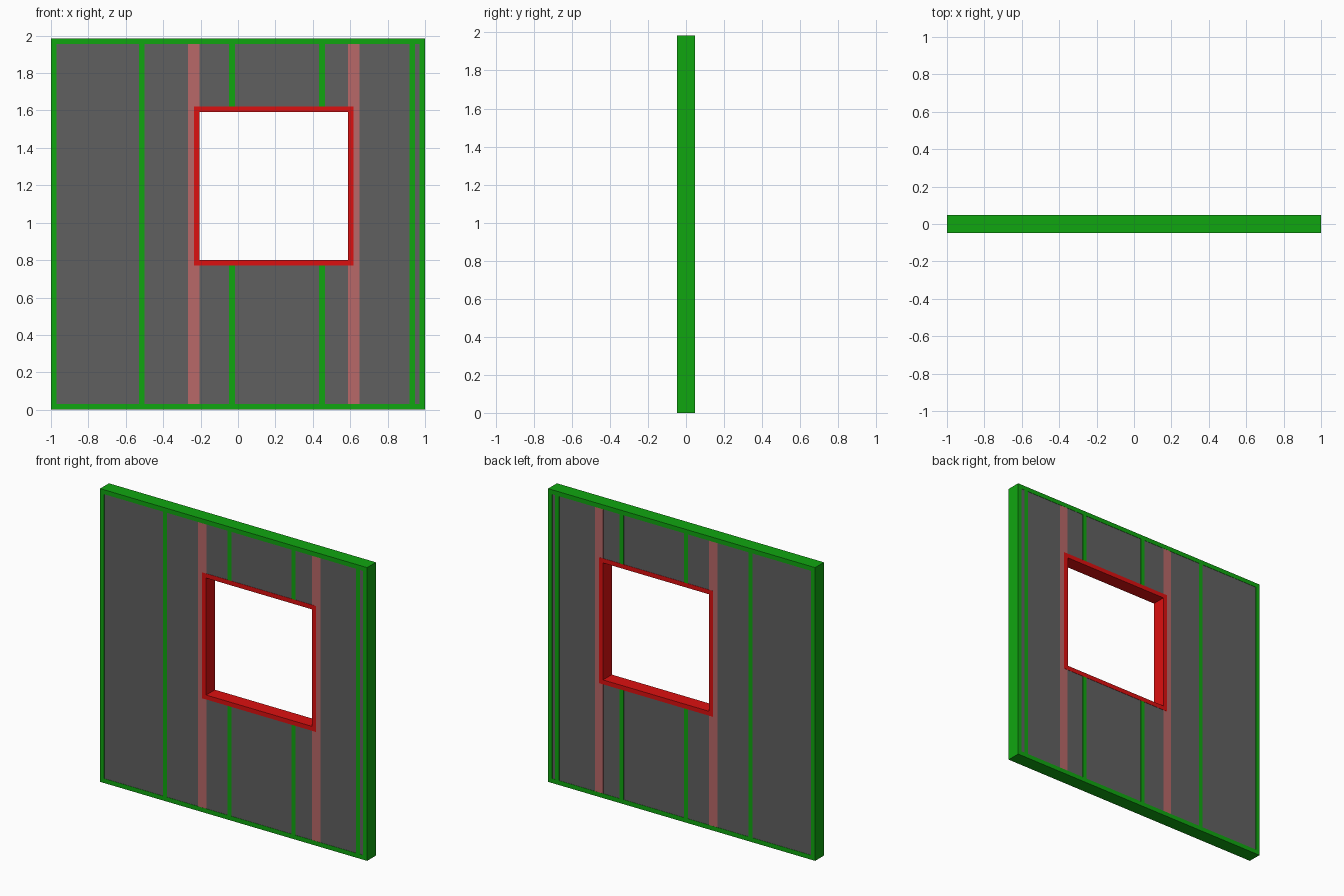
import bpy

if "Cube" in bpy.data.objects:
    bpy.data.objects.remove(bpy.data.objects["Cube"])

H, D, T = 1.985, 0.094, 0.03            # wall height, depth, timber thickness
WX0, WX1, WZ0, WZ1 = -0.235, 0.618, 0.77, 1.622   # window frame outer edges


def material(name, rgb):
    m = bpy.data.materials.new(name)
    m.diffuse_color = (*rgb, 1)
    m.use_nodes = True
    m.node_tree.nodes["Principled BSDF"].inputs["Base Color"].default_value = m.diffuse_color
    return m


GREEN = material("green_timber", (0.005, 0.38, 0.005))
RED = material("red_frame", (0.72, 0.005, 0.005))
PINK = material("pink_post", (0.48, 0.14, 0.14))
GREY = material("dark_grey_infill", (0.118, 0.118, 0.118))


def box(name, x0, x1, z0, z1, depth, mat):
    bpy.ops.mesh.primitive_cube_add(size=1, location=((x0 + x1) / 2, 0, (z0 + z1) / 2))
    o = bpy.context.object
    o.name = name
    o.scale = (x1 - x0, depth, z1 - z0)
    bpy.ops.object.transform_apply(location=False, rotation=False, scale=True)
    o.data.materials.append(mat)
    return o


def upright(name, x0, x1, depth, mat):
    """Full-height piece, or a pair above and below the window."""
    if x0 > WX0 and x1 < WX1:
        box(name + "_lower", x0, x1, T, WZ0, depth, mat)
        box(name + "_upper", x0, x1, WZ1, H - T, depth, mat)
    else:
        box(name, x0, x1, T, H - T, depth, mat)


# Top and bottom plates
box("bottom_plate", -1, 1, 0, T, D, GREEN)
box("top_plate", -1, 1, H - T, H, D, GREEN)

# Studs, including both wall ends
studs = [(c - T / 2, c + T / 2) for c in (-0.985, -0.515, -0.032, 0.449, 0.932, 0.985)]
for x0, x1 in studs:
    upright("stud", x0, x1, D, GREEN)

# Double posts beside the window
posts = [(WX0 - T - 0.002, WX0 + T), (WX1 - T, WX1 + T + 0.002)]
for x0, x1 in posts:
    box("window_post", x0, x1, T, H - T, D - 0.002, PINK)

# Infill panels between neighbouring uprights
edges = sorted(studs + posts)
for (_, left), (right, _) in zip(edges, edges[1:]):
    upright("infill_panel", left, right, D - 0.004, GREY)

# Window frame
for name, z0 in (("window_sill", WZ0), ("window_header", WZ1 - T)):
    box(name, WX0, WX1, z0, z0 + T, D, RED)
for x0 in (WX0, WX1 - T):
    box("window_jamb", x0, x0 + T, WZ0 + T, WZ1 - T, D, RED)

# Cut the clear opening through the posts only where the frame sits
bpy.ops.object.select_all(action='DESELECT')
cutter = box("opening_cutter", WX0, WX1, WZ0, WZ1, 0.3, RED)
cutter.hide_render = True
cutter.hide_viewport = True
for o in bpy.data.objects:
    if o.name.startswith("window_post"):
        mod = o.modifiers.new("opening", 'BOOLEAN')
        mod.operation = 'DIFFERENCE'
        mod.object = cutter
        mod.solver = 'EXACT'
